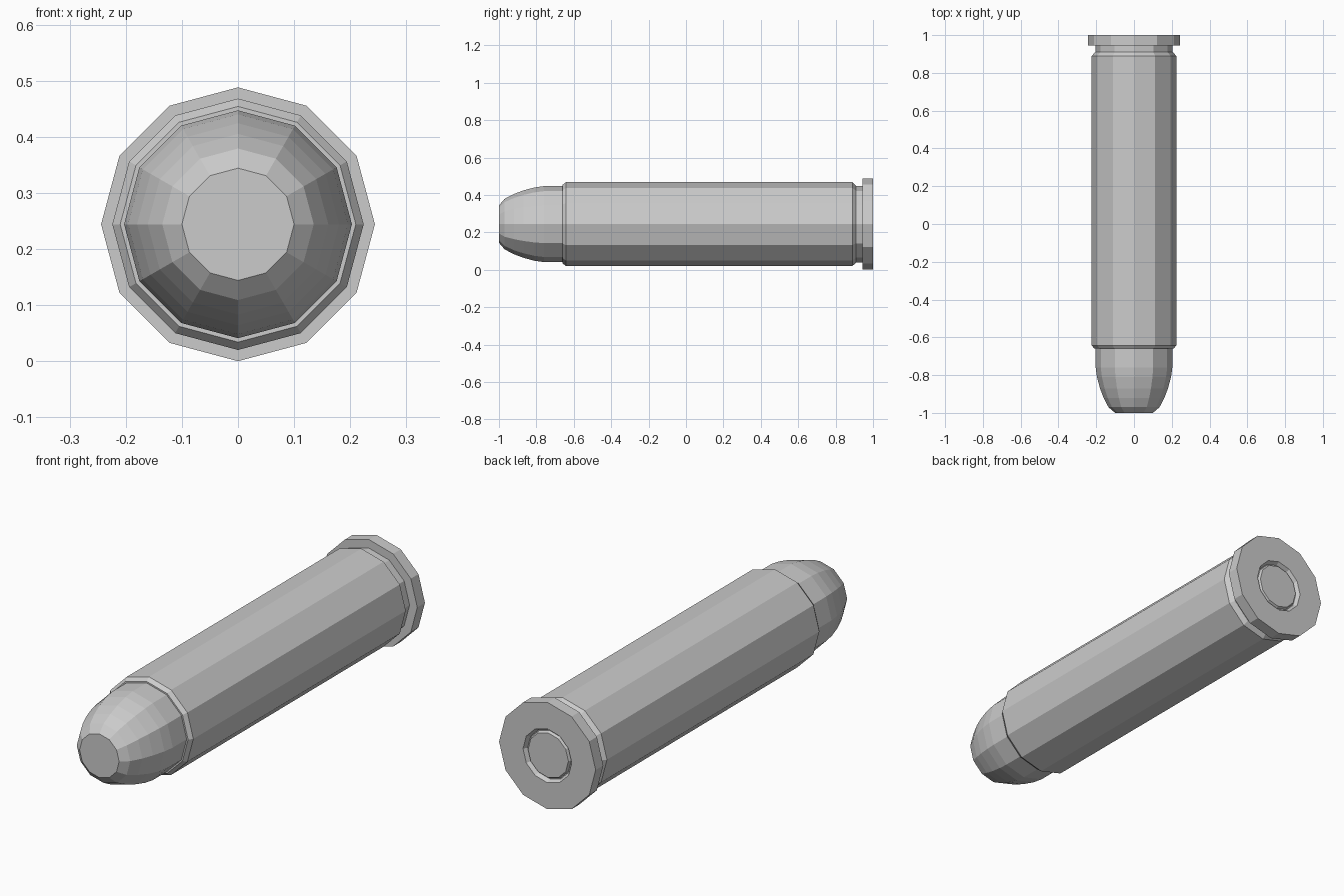
import bpy, bmesh
from math import sin, cos, pi

if "Cube" in bpy.data.objects:
    bpy.data.objects.remove(bpy.data.objects["Cube"])

SIDES = 12
CENTRE_Z = 0.244


def lathe(name, profile):
    """Revolve (y, radius) points round the long axis and cap both ends."""
    bm = bmesh.new()
    rings = []
    for y, r in profile:
        rings.append([bm.verts.new((r * cos(2 * pi * i / SIDES), y,
                                    CENTRE_Z + r * sin(2 * pi * i / SIDES)))
                      for i in range(SIDES)])
    for a, b in zip(rings, rings[1:]):
        for i in range(SIDES):
            j = (i + 1) % SIDES
            bm.faces.new((a[i], a[j], b[j], b[i]))
    bm.faces.new(rings[0])
    bm.faces.new(rings[-1])
    bmesh.ops.recalc_face_normals(bm, faces=bm.faces[:])
    mesh = bpy.data.meshes.new(name)
    bm.to_mesh(mesh)
    bm.free()
    obj = bpy.data.objects.new(name, mesh)
    bpy.context.collection.objects.link(obj)
    return obj


# Rounded nose with a flat tip, plus the straight shank up to the case mouth
lathe("nose", [(-1.0, 0.10), (-0.97, 0.135), (-0.92, 0.161), (-0.87, 0.18),
               (-0.81, 0.196), (-0.76, 0.203), (-0.66, 0.203)])

# Case: chamfered mouth, long body, groove, rim and ringed recess in the base
lathe("case", [(-0.66, 0.203), (-0.66, 0.21), (-0.642, 0.224), (0.89, 0.224),
               (0.91, 0.205), (0.945, 0.205), (0.945, 0.244), (1.0, 0.244),
               (1.0, 0.123), (0.982, 0.112), (0.982, 0.108), (0.994, 0.102)])
